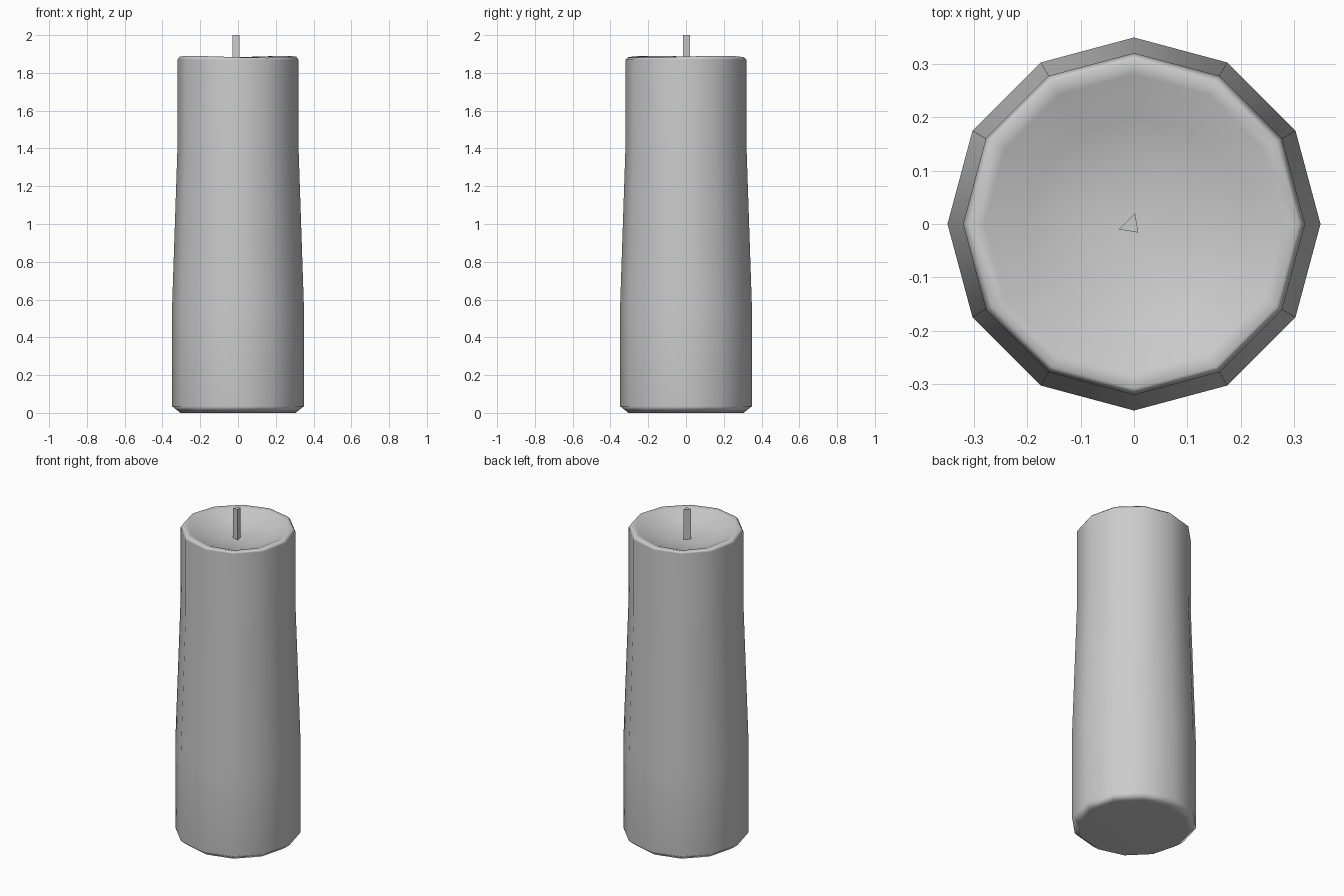
import bpy, bmesh, math

old = bpy.data.objects.get("Cube")
if old:
    bpy.data.objects.remove(old, do_unlink=True)

SIDES = 12


def material(name, rgb):
    mat = bpy.data.materials.new(name)
    mat.use_nodes = True
    mat.diffuse_color = (*rgb, 1)
    mat.node_tree.nodes["Principled BSDF"].inputs["Base Color"].default_value = (*rgb, 1)
    return mat


def finish(name, bm, mat):
    bmesh.ops.recalc_face_normals(bm, faces=bm.faces)
    mesh = bpy.data.meshes.new(name)
    bm.to_mesh(mesh)
    bm.free()
    mesh.materials.append(mat)
    obj = bpy.data.objects.new(name, mesh)
    bpy.context.collection.objects.link(obj)
    return obj


def bridge(bm, low, high):
    for i in range(len(low)):
        j = (i + 1) % len(low)
        bm.faces.new((low[i], low[j], high[j], high[i]))


wax = material("grey wax", (0.6, 0.6, 0.6))

# Candle body: tapered side, soft rim and a melted hollow (radius, height, unevenness)
profile = [(0.305, 0, 0), (0.349, 0.035, 0), (0.349, 0.56, 0), (0.32, 1.42, 0),
           (0.32, 1.87, 0), (0.308, 1.885, 0.005), (0.28, 1.882, 0.008),
           (0.2, 1.843, 0.006), (0.1, 1.822, 0.003)]
bm = bmesh.new()
rings = []
for radius, height, wave in profile:
    ring = []
    for i in range(SIDES):
        a = math.tau * i / SIDES
        z = height + wave * math.sin(2 * a + 0.4)
        ring.append(bm.verts.new((radius * math.cos(a), radius * math.sin(a), z)))
    rings.append(ring)
for low, high in zip(rings, rings[1:]):
    bridge(bm, low, high)
bm.faces.new(rings[0][::-1])
centre = bm.verts.new((0, 0, 1.815))
for i in range(SIDES):
    bm.faces.new((rings[-1][i], rings[-1][(i + 1) % SIDES], centre))
for face in bm.faces:
    face.smooth = True
body = finish("candle_body", bm, wax)
weighted = body.modifiers.new("Even shading", "WEIGHTED_NORMAL")
weighted.keep_sharp = True

# Wick: a three-sided prism standing in the hollow
bm = bmesh.new()
corners = [(0.002, 0.02), (-0.028, -0.01), (0.008, -0.016)]
low, high = [[bm.verts.new((x, y, z)) for x, y in corners] for z in (1.8, 2)]
bridge(bm, low, high)
bm.faces.new(low[::-1])
bm.faces.new(high)
finish("wick", bm, wax)
